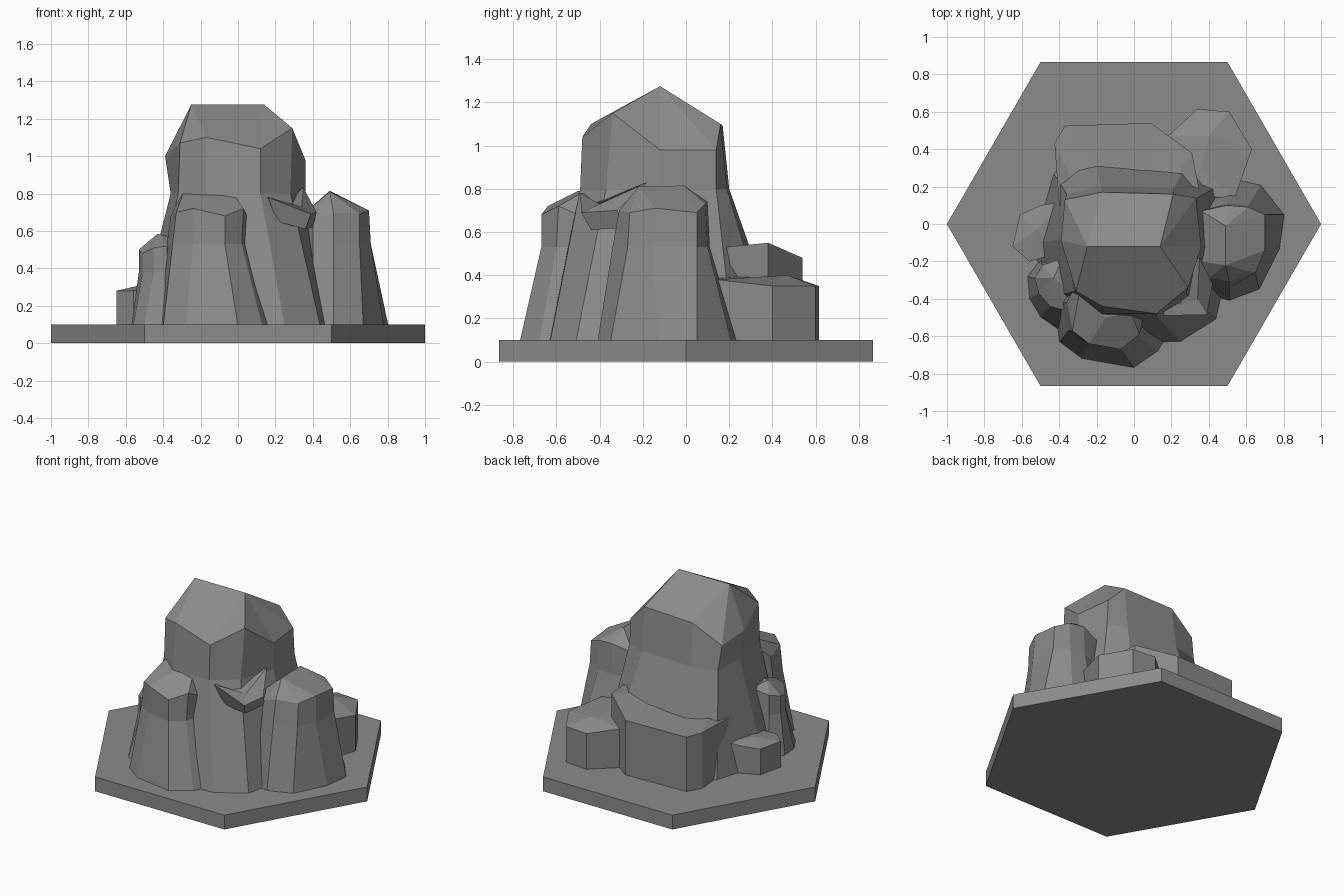
import bpy, bmesh, math

stone = bpy.data.materials.new("dark_stone")
stone.diffuse_color = (0.26, 0.26, 0.26, 1)


def loft(name, *rings):
    """Flat-faced solid through matching rings; coincident points merge into ridges."""
    bm = bmesh.new()
    vs = [[bm.verts.new(p) for p in r] for r in rings]
    n = len(vs[0])
    bm.faces.new(vs[0][::-1])
    bm.faces.new(vs[-1])
    for a, b in zip(vs, vs[1:]):
        for i in range(n):
            j = (i + 1) % n
            bm.faces.new((a[i], a[j], b[j], b[i]))
    bmesh.ops.remove_doubles(bm, verts=bm.verts, dist=0.0005)
    bmesh.ops.recalc_face_normals(bm, faces=bm.faces)
    me = bpy.data.meshes.new(name)
    bm.to_mesh(me)
    bm.free()
    me.materials.append(stone)
    ob = bpy.data.objects.new(name, me)
    bpy.context.collection.objects.link(ob)
    return ob


def flat(pts, z):
    return [(x, y, z) for x, y in pts]


# Hexagonal base tile
hexa = [(math.cos(math.radians(60 * i)), math.sin(math.radians(60 * i))) for i in range(6)]
loft("hex_base", flat(hexa, 0), flat(hexa, 0.1))

G = 0.09  # rocks sink slightly into the tile

# Tall central rock with a ridge on top
A, B = (-0.25, -0.12, 1.275), (0.14, -0.12, 1.275)
foot = [(-0.2, -0.64), (0.25, -0.63), (0.44, -0.51), (0.52, -0.15), (0.48, 0.22),
        (0.33, 0.40), (-0.22, 0.45), (-0.43, 0.27), (-0.54, -0.1), (-0.47, -0.4)]
neck = [(-0.17, -0.48), (0.12, -0.49), (0.28, -0.37), (0.36, -0.12), (0.34, 0.14),
        (0.21, 0.19), (-0.18, 0.20), (-0.36, 0.16), (-0.36, -0.08), (-0.32, -0.36)]
brow = [(-0.17, -0.44, 1.10), (0.12, -0.48, 1.04), (0.29, -0.34, 1.15), (0.36, -0.12, 0.98),
        (0.33, 0.14, 0.98), (0.21, 0.16, 1.10), (-0.17, 0.17, 1.09), (-0.37, 0.13, 0.97),
        (-0.39, -0.09, 1.0), (-0.31, -0.36, 1.07)]
loft("central_rock", flat(foot, G), flat(neck, 0.8), brow,
     [A, B, B, B, B, B, A, A, A, A])

# Front buttress
foot = [(-0.42, -0.45), (-0.40, -0.63), (-0.28, -0.72), (0.0, -0.77),
        (0.13, -0.68), (0.18, -0.60), (0.1, -0.35), (-0.35, -0.3)]
neck = [(-0.38, -0.42), (-0.35, -0.57), (-0.24, -0.64), (-0.07, -0.67),
        (0.02, -0.60), (0.05, -0.50), (0.03, -0.35), (-0.3, -0.3)]
brow = [(-0.36, -0.42, 0.68), (-0.33, -0.57, 0.70), (-0.24, -0.64, 0.72), (-0.07, -0.67, 0.68),
        (0.03, -0.59, 0.72), (0.05, -0.50, 0.68), (0.03, -0.35, 0.74), (-0.3, -0.3, 0.8)]
P, Q, R = (-0.29, -0.36, 0.81), (-0.15, -0.50, 0.79), (-0.02, -0.47, 0.79)
loft("front_buttress", flat(foot, G), flat(neck, 0.53), brow, [P, P, Q, Q, R, R, R, P])

# Right buttress
foot = [(0.40, -0.38), (0.51, -0.41), (0.67, -0.35), (0.78, -0.13), (0.805, 0.05),
        (0.68, 0.21), (0.55, 0.24), (0.33, 0.15), (0.33, -0.2)]
neck = [(0.40, -0.31), (0.51, -0.34), (0.65, -0.27), (0.71, -0.15), (0.71, 0.05),
        (0.61, 0.10), (0.50, 0.11), (0.35, 0.07), (0.35, -0.2)]
brow = [(0.40, -0.29, 0.66), (0.51, -0.31, 0.70), (0.65, -0.26, 0.69), (0.70, -0.14, 0.71),
        (0.70, 0.05, 0.69), (0.61, 0.09, 0.73), (0.50, 0.10, 0.74), (0.36, 0.07, 0.70),
        (0.36, -0.2, 0.70)]
P, Q = (0.49, -0.22, 0.81), (0.49, -0.01, 0.815)
loft("right_buttress", flat(foot, G), flat(neck, 0.53), brow, [P, P, P, P, Q, Q, Q, Q, P])

# Low rock at the back right
foot = [(0.18, 0.47), (0.2, 0.15), (0.54, 0.14), (0.63, 0.40), (0.51, 0.60), (0.34, 0.615)]
rim = [(x, y, z) for (x, y), z in zip(foot, (0.37, 0.40, 0.38, 0.35, 0.35, 0.35))]
P, Q = (0.36, 0.30, 0.39), (0.40, 0.47, 0.40)
loft("back_right_rock", flat(foot, G), rim, [Q, P, P, Q, Q, Q])

# Wide ledge along the back
foot = [(-0.40, 0.10), (0.35, 0.18), (0.31, 0.38), (0.09, 0.54), (-0.37, 0.525), (-0.425, 0.43)]
rim = [(x, y, z) for (x, y), z in zip(foot, (0.46, 0.53, 0.55, 0.48, 0.48, 0.49))]
top = [(-0.3, 0.1, 0.5), (0.25, 0.18, 0.53), (0.25, 0.3, 0.53), (0.08, 0.3, 0.49),
       (-0.2, 0.29, 0.49), (-0.34, 0.25, 0.5)]
loft("back_ledge", flat(foot, G), rim, top)

# Small rock on the left
foot = [(-0.65, -0.12), (-0.56, -0.20), (-0.38, -0.15), (-0.38, 0.12), (-0.50, 0.10), (-0.61, 0.05)]
rim = [(x, y, z) for (x, y), z in zip(foot, (0.28, 0.28, 0.3, 0.3, 0.29, 0.28))]
P = (-0.52, -0.03, 0.31)
loft("left_rock", flat(foot, G), rim, [P] * 6)

# Slim rock at the front left
foot = [(-0.57, -0.28), (-0.56, -0.40), (-0.50, -0.50), (-0.40, -0.57), (-0.3, -0.42),
        (-0.38, -0.18), (-0.50, -0.19)]
neck = [(-0.53, -0.29), (-0.51, -0.37), (-0.45, -0.44), (-0.38, -0.46), (-0.3, -0.38),
        (-0.38, -0.18), (-0.49, -0.22)]
brow = [(x, y, z) for (x, y), z in zip(neck, (0.50, 0.48, 0.51, 0.52, 0.55, 0.56, 0.52))]
P = (-0.43, -0.29, 0.585)
loft("front_left_rock", flat(foot, G), flat(neck, 0.38), brow, [P] * 7)

# Jutting shelf between the two buttresses
low = [(0.21, -0.46, 0.65), (0.36, -0.44, 0.61), (0.40, -0.28, 0.62), (0.2, -0.25, 0.66)]
rim = [(0.16, -0.49, 0.78), (0.39, -0.485, 0.69), (0.42, -0.32, 0.70), (0.15, -0.36, 0.76)]
top = [(0.25, -0.43, 0.73), (0.34, -0.40, 0.73), (0.35, -0.18, 0.83), (0.2, -0.28, 0.75)]
loft("rock_shelf", low, rim, top)
